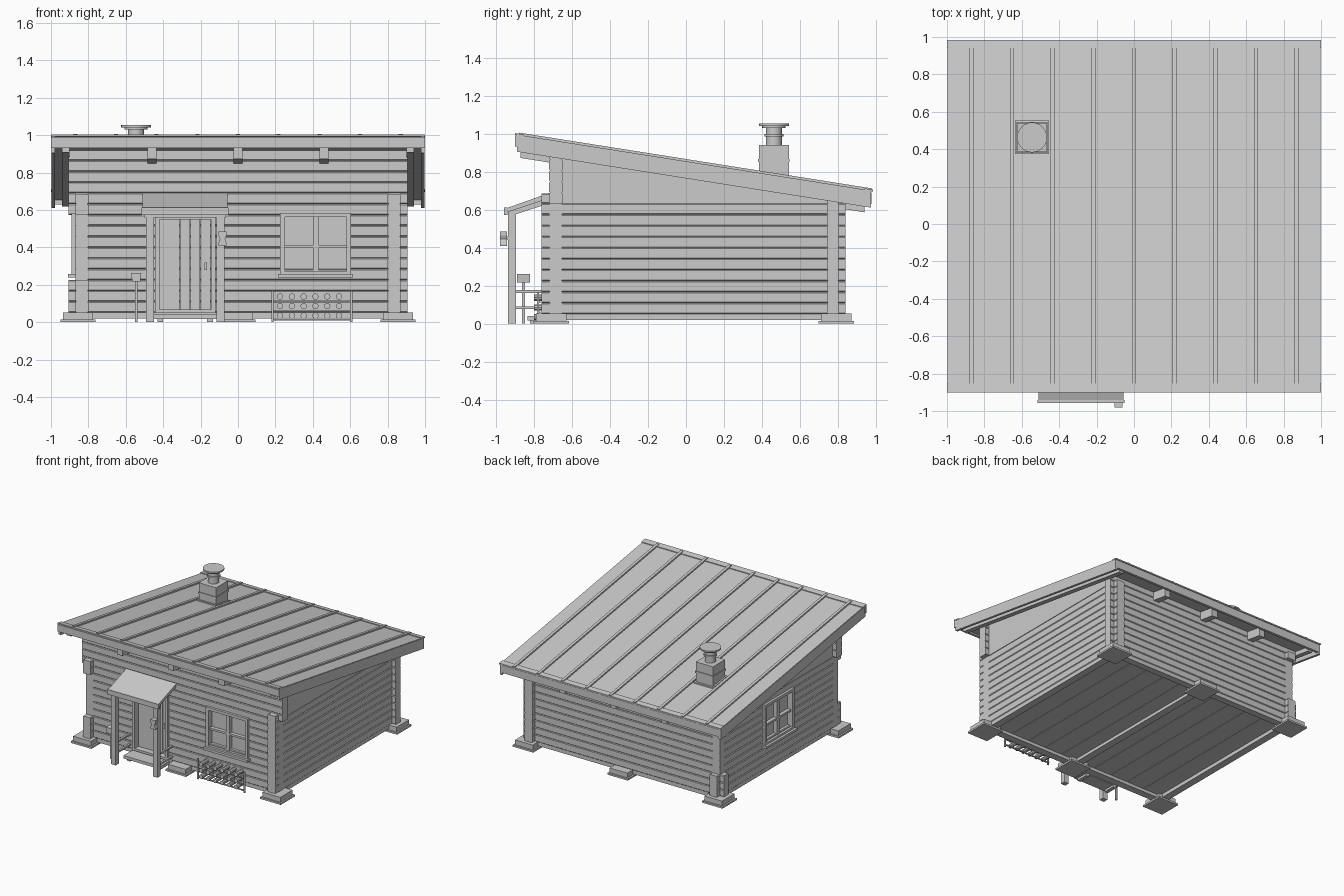
import bpy, bmesh, math
from mathutils import Vector

grey = bpy.data.materials.new("plain_grey")
grey.diffuse_color = (0.6, 0.6, 0.6, 1)

SLOPE = 0.158


def roof_z(y):
    return 0.855 - SLOPE * y


# A shape is (profile points, extrusion axis, start, end)
def place(axis, p, t):
    u, v = p
    return {'x': (t, u, v), 'y': (u, t, v), 'z': (u, v, t)}[axis]


def part(name, shapes, smooth=False):
    bm = bmesh.new()
    for prof, axis, a, b in shapes:
        lo = [bm.verts.new(place(axis, p, a)) for p in prof]
        hi = [bm.verts.new(place(axis, p, b)) for p in prof]
        n = len(prof)
        bm.faces.new(lo)
        bm.faces.new(hi[::-1])
        for i in range(n):
            j = (i + 1) % n
            bm.faces.new((lo[i], hi[i], hi[j], lo[j]))
    bmesh.ops.recalc_face_normals(bm, faces=bm.faces)
    me = bpy.data.meshes.new(name)
    bm.to_mesh(me)
    bm.free()
    me.materials.append(grey)
    ob = bpy.data.objects.new(name, me)
    bpy.context.collection.objects.link(ob)
    if smooth:
        bpy.ops.object.select_all(action='DESELECT')
        ob.select_set(True)
        bpy.context.view_layer.objects.active = ob
        bpy.ops.object.shade_smooth_by_angle()
    return ob


def box(x0, x1, y0, y1, z0, z1):
    return ([(x0, y0), (x1, y0), (x1, y1), (x0, y1)], 'z', z0, z1)


def disc(axis, cu, cv, r, a, b, n=24):
    return ([(cu + r * math.cos(2 * math.pi * i / n), cv + r * math.sin(2 * math.pi * i / n))
             for i in range(n)], axis, a, b)


# Strip following the roof pitch, offsets measured from the roof surface
def pitched(x0, x1, y0, y1, top, bottom):
    return ([(y0, roof_z(y0) + bottom), (y1, roof_z(y1) + bottom),
             (y1, roof_z(y1) + top), (y0, roof_z(y0) + top)], 'x', x0, x1)


# Chamfered squared log
def log(axis, c0, c1, z0, z1, a, b, c=0.005):
    return ([(c0, z0 + c), (c0 + c, z0), (c1 - c, z0), (c1, z0 + c),
             (c1, z1 - c), (c1 - c, z1), (c0 + c, z1), (c0, z1 - c)], axis, a, b)


PITCH, BASE = 0.058, 0.052


# Stacked logs; ends(z) gives the run, the opening splits the courses it crosses
def log_wall(name, axis, c0, c1, count, ends, openings=()):
    shapes = []
    for k in range(count):
        z0 = BASE + k * PITCH
        z1 = z0 + PITCH
        mid = (z0 + z1) / 2
        a, b = ends(mid)
        for o0, o1, oz0, oz1 in openings:
            if oz0 < mid < oz1:
                shapes.append(log(axis, c0, c1, z0, z1, a, o0))
                a = o1
        shapes.append(log(axis, c0, c1, z0, z1, a, b))
    part(name, shapes)


def low_or_high(z):
    return z < 0.24 or z > 0.57


log_wall("front_wall", 'x', -0.72, -0.65, 15,
         lambda z: (-0.905, 0.905) if z > 0.63 else (-0.87, 0.87),
         [(-0.44, -0.12, 0.05, 0.57), (0.25, 0.59, 0.26, 0.57)])
log_wall("back_wall", 'x', 0.742, 0.805, 11,
         lambda z: (-0.905 if low_or_high(z) else -0.87, 0.905))
log_wall("right_wall", 'y', 0.80, 0.87, 10,
         lambda z: (-0.76, 0.84))
log_wall("left_wall", 'y', -0.87, -0.80, 10,
         lambda z: (-0.76, 0.84) if low_or_high(z) else (-0.72, 0.805),
         [(-0.11, 0.23, 0.26, 0.57)])
# Top course stubs at the front corners
part("corner_log_ends", [log('y', s - 0.035, s + 0.035, 0.632, 0.685, -0.76, -0.65)
                         for s in (-0.835, 0.835)])

# Smooth gable panels over the side logs
gable = [(-0.68, 0.632), (0.79, 0.632), (0.79, roof_z(0.79) - 0.05), (-0.68, roof_z(-0.68) - 0.05)]
for side, x in (("left", -0.87), ("right", 0.80)):
    part(side + "_gable", [(gable, 'x', x, x + 0.07)])

# Floor boards, sill beams and stepped footings
part("floor", [box(-0.8 + i * 0.16, -0.643 + i * 0.16, -0.66, 0.75, 0.045, 0.06) for i in range(10)])
part("sill_beams", [box(-0.86, 0.86, -0.715, -0.655, 0.02, 0.053), box(-0.86, 0.86, 0.745, 0.8, 0.02, 0.053),
                    box(-0.865, -0.805, -0.74, 0.82, 0.02, 0.053), box(0.805, 0.865, -0.74, 0.82, 0.02, 0.053),
                    box(-0.03, 0.03, -0.68, 0.77, 0.02, 0.05)])
feet = []
for x in (-0.855, 0, 0.855):
    for y in (-0.71, 0.79):
        feet += [box(x - 0.093, x + 0.093, y - 0.093, y + 0.093, 0, 0.014),
                 box(x - 0.08, x + 0.08, y - 0.08, y + 0.08, 0.014, 0.053)]
part("footings", feet)

# Roof sheet, seams, edge boards and rafters
part("roof_deck", [pitched(-0.985, 0.985, -0.885, 0.97, -0.012, -0.05)])
part("roof_sheet", [pitched(-0.995, 0.995, -0.885, 0.975, 0, -0.012)])
part("roof_seams", [pitched(i * 0.2175 - 0.011, i * 0.2175 + 0.011, -0.88, 0.978, 0.012, 0)
                    for i in range(-4, 5)])
part("barge_boards", [pitched(x, x + 0.02, -0.89, 0.975, -0.004, -0.09) for x in (-0.998, 0.978)])
part("eave_boards", [box(-1, 1, -0.9, -0.88, 0.932, 0.99), box(-0.98, 0.98, 0.957, 0.977, 0.63, 0.69)])
part("roof_edge_trims", [pitched(-1, 1, -0.9, -0.852, 0.006, -0.004), pitched(-1, 1, 0.94, 0.983, 0.006, -0.004)])
part("rafters", [pitched(x - 0.025, x + 0.025, -0.87, 0.94, -0.05, -0.12) for x in (-0.46, 0, 0.46)]
     + [pitched(x - 0.02, x + 0.02, -0.87, 0.95, -0.05, -0.085) for x in (-0.92, 0.92)])

# Chimney
cx, cy = -0.545, 0.463
part("chimney_block", [pitched(cx - 0.09, cx + 0.09, cy - 0.09, cy + 0.09, 0.01, -0.03),
                       box(cx - 0.078, cx + 0.078, cy - 0.078, cy + 0.078, 0.72, 0.94),
                       box(cx - 0.083, cx + 0.083, cy - 0.083, cy + 0.083, 0.852, 0.866)])
part("chimney_pipe", [disc('z', cx, cy, 0.042, 0.93, 1.04), disc('z', cx, cy, 0.05, 0.985, 1.0),
                      disc('z', cx, cy, 0.062, 1.03, 1.042), disc('z', cx, cy, 0.08, 1.042, 1.054)], True)


# Four-pane window; side=True turns it onto the left wall
def window(name, c, side):
    def piece(u0, u1, d0, d1, z0, z1):
        if side:
            return box(-0.87 - d1, -0.87 - d0, c + u0, c + u1, z0, z1)
        return box(c + u0, c + u1, -0.72 - d1, -0.72 - d0, z0, z1)
    part(name + "_frame", [
        piece(-0.19, -0.165, -0.06, 0.02, 0.255, 0.585), piece(0.165, 0.19, -0.06, 0.02, 0.255, 0.585),
        piece(-0.165, 0.165, -0.06, 0.02, 0.562, 0.585), piece(-0.165, 0.165, -0.06, 0.02, 0.255, 0.272),
        piece(-0.2, 0.2, -0.02, 0.04, 0.238, 0.257),
        piece(-0.015, 0.015, -0.04, 0.005, 0.272, 0.562),
        piece(-0.165, 0.165, -0.04, 0.004, 0.398, 0.414)])
    part(name + "_pane", [piece(-0.17, 0.17, -0.034, -0.026, 0.26, 0.57)])


window("front_window", 0.415, False)
window("side_window", 0.06, True)

# Door recessed inside its frame
part("door_frame", [box(-0.445, -0.42, -0.735, -0.64, 0.05, 0.575), box(-0.145, -0.12, -0.735, -0.64, 0.05, 0.575),
                    box(-0.42, -0.145, -0.735, -0.64, 0.55, 0.575), box(-0.42, -0.145, -0.735, -0.64, 0.05, 0.068)])
part("door", [box(-0.42 + i * 0.055, -0.367 + i * 0.055, -0.685, -0.665, 0.068, 0.55) for i in range(5)]
     + [box(-0.18, -0.165, -0.7, -0.68, 0.28, 0.32)])

# Porch: pitched canopy, posts, side rails and step
canopy = [(-0.945, 0.585), (-0.715, 0.662), (-0.715, 0.69), (-0.945, 0.608)]
part("porch_canopy", [(canopy, 'x', -0.51, -0.055), box(-0.515, -0.05, -0.957, -0.94, 0.572, 0.612),
                      box(-0.5, -0.065, -0.93, -0.9, 0.56, 0.59)])
POSTS = (-0.47, -0.093)
part("porch_posts", [box(x - 0.021, x + 0.021, -0.936, -0.896, 0, 0.6) for x in POSTS])
part("porch_braces", [([(-0.9, 0.575), (-0.715, 0.635), (-0.715, 0.663), (-0.9, 0.603)], 'x', x - 0.015, x + 0.015)
                      for x in POSTS])
part("porch_rails", [box(x - 0.008, x + 0.008, -0.9, -0.71, z - 0.007, z + 0.007)
                     for x in POSTS for z in (0.085, 0.17)])
part("door_step", [box(-0.45, -0.115, -0.835, -0.72, 0.018, 0.042),
                   box(-0.43, -0.40, -0.82, -0.72, 0, 0.018), box(-0.165, -0.135, -0.82, -0.72, 0, 0.018)])

# Waisted lantern on the right post
half = [(0.022, 0.485), (0.022, 0.465), (0.014, 0.445), (0.022, 0.42), (0.022, 0.41)]
lantern = [(-0.083 + w, z) for w, z in half] + [(-0.083 - w, z) for w, z in half[::-1]]
part("lantern", [(lantern, 'y', -0.98, -0.942), box(-0.09, -0.076, -0.944, -0.93, 0.44, 0.46)])

# Post box beside the porch
part("post_box", [box(-0.551, -0.537, -0.862, -0.848, 0, 0.22),
                  ([(-0.566, 0.218), (-0.522, 0.218), (-0.517, 0.262), (-0.571, 0.262)], 'y', -0.89, -0.82)])

# Firewood rack
part("wood_rack", [box(x - 0.006, x + 0.006, -0.785, -0.773, 0, 0.168) for x in (0.185, 0.605)]
     + [box(0.185, 0.605, -0.775, -0.765, z - 0.004, z + 0.004) for z in (0.012, 0.06, 0.112)])
part("firewood", [disc('y', 0.225 + i * 0.063, z, 0.017, -0.8, -0.718, 10)
                  for i in range(6) for z in (0.035, 0.086, 0.137)], True)
